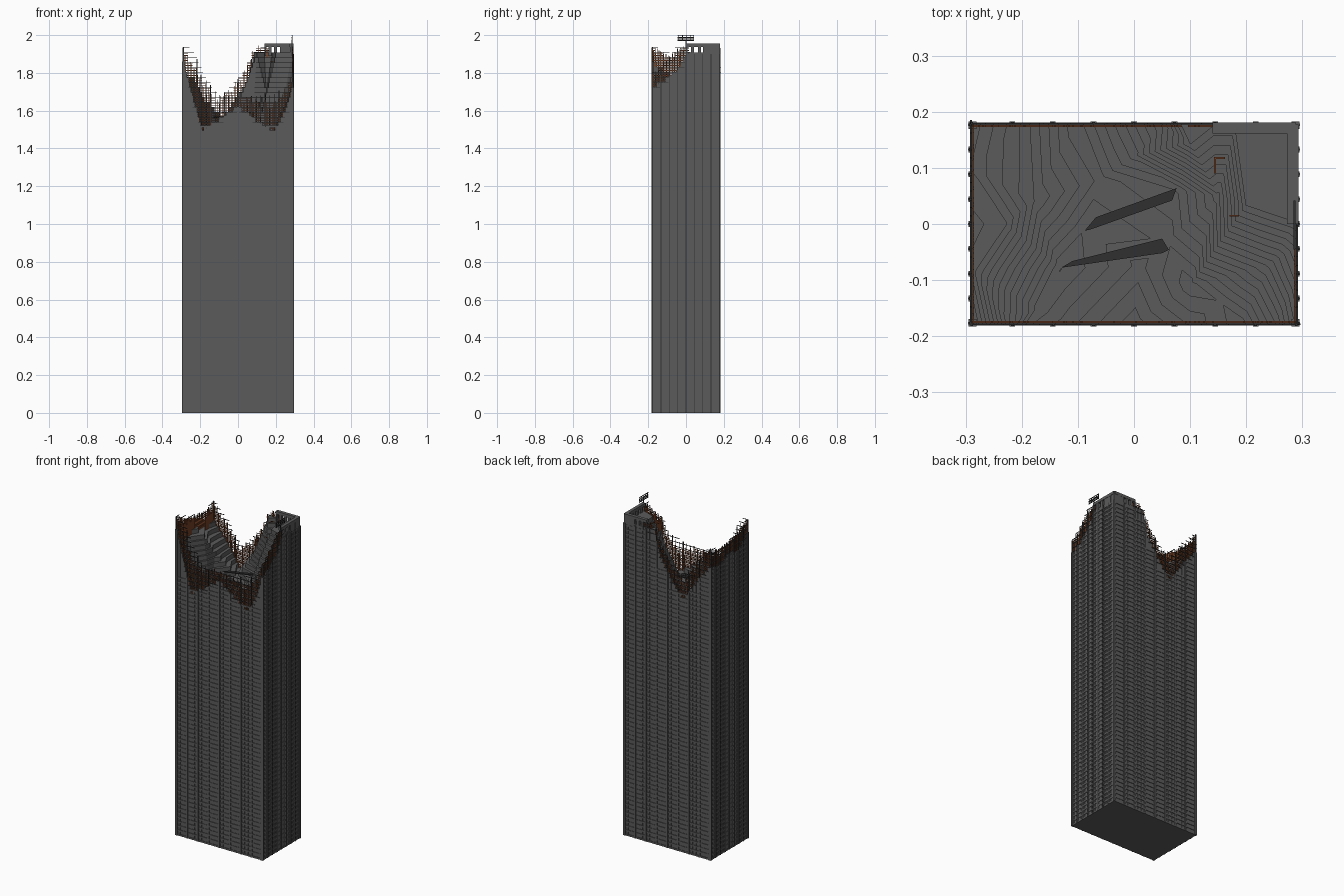
import bpy, bmesh, math, random
from mathutils import Vector
from mathutils.geometry import delaunay_2d_cdt

if "Cube" in bpy.data.objects:
    bpy.data.objects.remove(bpy.data.objects["Cube"])

random.seed(4)
STEP = 0.0265            # storey height
HX, HY = 0.289, 0.177    # half size of the core


def material(name, rgb):
    m = bpy.data.materials.new(name)
    m.diffuse_color = (*rgb, 1)
    m.use_nodes = True
    m.node_tree.nodes["Principled BSDF"].inputs["Base Color"].default_value = m.diffuse_color
    return m


GREY = material("concrete grey", (0.105, 0.105, 0.105))
DARK = material("dark steel", (0.03, 0.03, 0.03))
RUST = material("rust", (0.17, 0.05, 0.018))

# Each wall: points of (position along wall, broken wall top, lattice top)
WALLS = {
    "front": [(-HX, 1.86, 1.95), (-0.22, 1.60, 1.90), (-0.19, 1.49, 1.80), (-0.11, 1.545, 1.69),
              (0, 1.62, 1.68), (0.10, 1.545, 1.68), (0.19, 1.48, 1.70), (0.25, 1.60, 1.73), (HX, 1.72, 1.80)],
    "back": [(-HX, 1.78, 1.90), (-0.20, 1.68, 1.80), (-0.105, 1.53, 1.68), (-0.02, 1.65, 1.74),
             (0.05, 1.76, 1.84), (0.085, 1.90, 1.91), (0.14, 1.90, 1.95), (0.18, 1.90, 1.91), (HX, 1.90, 1.90)],
    "left": [(-HY, 1.86, 1.95), (-0.08, 1.78, 1.90), (0.0, 1.80, 1.88), (0.1, 1.76, 1.87), (HY, 1.78, 1.90)],
    "right": [(-HY, 1.72, 1.80), (-0.1, 1.77, 1.87), (-0.04, 1.82, 1.95), (0.005, 1.90, 1.95),
              (0.02, 1.90, 1.90), (HY, 1.90, 1.90)],
}


def profile(wall, t, i):
    pts = WALLS[wall]
    t = max(pts[0][0], min(pts[-1][0], t))
    for a, b in zip(pts, pts[1:]):
        if t <= b[0]:
            return a[i] + (b[i] - a[i]) * (t - a[0]) / (b[0] - a[0])
    return pts[-1][i]


def place(wall, t, out):
    """Point on a wall, pushed outwards by out."""
    return {"front": (t, -HY - out), "back": (t, HY + out),
            "left": (-HX - out, t), "right": (HX + out, t)}[wall]


class Boxes:
    """Collects many boxes into one object."""
    def __init__(self, name, mat):
        self.name, self.mat, self.v, self.f = name, mat, [], []

    def box(self, x0, x1, y0, y1, z0, z1):
        n = len(self.v)
        x0, x1 = sorted((x0, x1))
        y0, y1 = sorted((y0, y1))
        self.v += [(x, y, z) for z in (z0, z1) for x, y in ((x0, y0), (x1, y0), (x1, y1), (x0, y1))]
        self.f += [[n + i for i in q] for q in ((3, 2, 1, 0), (4, 5, 6, 7), (0, 1, 5, 4),
                                                (1, 2, 6, 5), (2, 3, 7, 6), (3, 0, 4, 7))]

    def on_wall(self, wall, t0, t1, d0, d1, z0, z1):
        (x0, y0), (x1, y1) = place(wall, t0, d0), place(wall, t1, d1)
        self.box(x0, x1, y0, y1, z0, z1)

    def build(self):
        me = bpy.data.meshes.new(self.name)
        me.from_pydata(self.v, [], self.f)
        me.materials.append(self.mat)
        ob = bpy.data.objects.new(self.name, me)
        bpy.context.collection.objects.link(ob)
        return ob


# Broken tower core: a coarse height surface cut into storey terraces
pts = {}
for w in WALLS:
    for t, s, _ in WALLS[w]:
        pts[place(w, t, 0)] = s
for x, y, z in [(0.20, 0.035, 1.90), (0.10, 0.145, 1.90), (0.15, 0.05, 1.70), (0.08, 0.06, 1.58),
                (0.155, -0.14, 1.50), (0.06, -0.03, 1.53), (0.10, -0.11, 1.48), (0.01, -0.075, 1.56),
                (-0.09, -0.01, 1.50), (-0.13, -0.08, 1.47), (-0.17, -0.15, 1.48), (-0.18, 0.04, 1.66),
                (-0.23, 0.0, 1.77), (-0.06, 0.08, 1.54), (0.0, 0.12, 1.64), (0.245, -0.07, 1.70)]:
    pts[(x, y)] = z
keys = list(pts)
res = delaunay_2d_cdt([Vector(k) for k in keys], [], [], 0, 1e-6)
tin = bmesh.new()
tv = [tin.verts.new((p.x, p.y, pts[keys[o[0]]])) for p, o in zip(res[0], res[3])]
for f in res[2]:
    tin.faces.new([tv[i] for i in f])
for k in range(54, 74):
    bmesh.ops.bisect_plane(tin, geom=tin.verts[:] + tin.edges[:] + tin.faces[:], dist=1e-6,
                           plane_co=(0, 0, (k - 0.5) * STEP), plane_no=(0, 0, 1))
V, F = [], []


def add_face(cos):
    F.append(list(range(len(V), len(V) + len(cos))))
    V.extend(cos)


def level(f):
    return round(f.calc_center_median().z / STEP) * STEP


for f in tin.faces:
    z = level(f)
    cos = [(v.co.x, v.co.y) for v in f.verts]
    if f.normal.z < 0:
        cos.reverse()
    add_face([(x, y, z) for x, y in cos])
    for lp in f.loops:
        other = [g for g in lp.edge.link_faces if g != f]
        low = level(other[0]) if other else 0
        if low < z - 1e-5:
            a, b = lp.vert.co, lp.link_loop_next.vert.co
            if f.normal.z < 0:
                a, b = b, a
            add_face([(a.x, a.y, low), (b.x, b.y, low), (b.x, b.y, z), (a.x, a.y, z)])
add_face([(-HX, HY, 0), (HX, HY, 0), (HX, -HY, 0), (-HX, -HY, 0)])
tin.free()
me = bpy.data.meshes.new("broken_tower_core")
me.from_pydata(V, [], F)
me.materials.append(GREY)
bpy.context.collection.objects.link(bpy.data.objects.new("broken_tower_core", me))

ledges = Boxes("storey_ledges", GREY)
pilasters = Boxes("pilasters", GREY)
seams = Boxes("side_pilaster_seams", DARK)
lattice = Boxes("steel_lattice", DARK)
rods = Boxes("rusty_rebar", RUST)

for wall in WALLS:
    half = HX if wall in ("front", "back") else HY
    bays = 8
    w = 2 * half / bays
    # pilasters, with slim mullions between them
    for i in range(bays * 3 + 1):
        t = -half + i * w / 3
        s, top = profile(wall, t, 1), profile(wall, t, 2)
        main = i % 3 == 0
        r = 0.005 if main else 0.0015
        pilasters.on_wall(wall, t - r, t + r, 0, 0.006 if main else 0.002, 0, s)
        if main and half == HY:
            seams.on_wall(wall, t - 0.002, t + 0.002, 0.006, 0.0065, 0, s)
        if top > s + 0.01:      # bare columns above the break
            q = 0.0025 if main else 0.001
            lattice.on_wall(wall, t - q, t + q, 0, 2 * q, s - 0.02, top + random.uniform(-0.02, 0.0))
    # floor ledges
    for k in range(74):
        z = k * STEP
        for i in range(bays):
            a, b = -half + i * w, -half + (i + 1) * w
            if z < min(profile(wall, a, 1), profile(wall, b, 1)):
                ledges.on_wall(wall, a, b, 0, 0.0035, z, z + 0.010)
    # lattice beams and rusty mesh above the broken edge
    n = bays * 3
    for i in range(n):
        a, b = -half + i * 2 * half / n, -half + (i + 1) * 2 * half / n
        m = (a + b) / 2
        s, top = profile(wall, m, 1), profile(wall, m, 2)
        if top < s + 0.01:
            continue
        rust_top = s + 0.65 * (top - s)
        for k in range(int(s / STEP), int(top / STEP) + 1):
            z = k * STEP
            over = random.choice((0, 0, 0.008))
            lattice.on_wall(wall, a, b + over, 0.0, 0.003, z, z + 0.003)
            if z < rust_top:
                for dz in (0.009, 0.018):
                    rods.on_wall(wall, a, b, -0.004, -0.001, z + dz, z + dz + 0.003)
        for j in range(3):
            t = a + (j + 0.5) * (b - a) / 3
            rods.on_wall(wall, t - 0.0012, t + 0.0012, -0.004, -0.001, s - 0.02,
                         rust_top + random.uniform(-0.02, 0.03))

# Corner columns at the footprint
for sx in (-1, 1):
    for sy in (-1, 1):
        h = profile("front" if sy < 0 else "back", sx * HX, 1)
        pilasters.box(sx * (HX - 0.008), sx * (HX + 0.006), sy * (HY - 0.008), sy * (HY + 0.006), 0, h)

# Surviving roof parapet with openings
parapet = Boxes("roof_parapet", GREY)
for wall, t0, t1 in (("back", 0.14, HX), ("right", 0.0, HY)):
    parapet.on_wall(wall, t0, t1, -0.016, 0.004, 1.938, 1.955)
    count = 5
    for i in range(count + 1):
        t = t0 + (t1 - t0) * i / count
        parapet.on_wall(wall, max(t0, t - 0.008), min(t1, t + 0.008), -0.014, 0.003, 1.89, 1.94)
    parapet.on_wall(wall, t0 + 0.09, t1, -0.012, 0.002, 1.89, 1.94)

# Torn lattice fragment hanging on above the roof edge
for y in (-0.04, -0.02, 0, 0.02, 0.038):
    lattice.box(0.285, 0.288, y, y + 0.003, 1.968, 2.0)
for z in (1.970, 1.978, 1.986, 1.997):
    lattice.box(0.284, 0.288, -0.045, 0.042, z, z + 0.003)
lattice.box(0.284, 0.288, -0.002, 0.002, 1.89, 1.97)

# Loose rebar on the roof
rods.box(0.143, 0.146, 0.09, 0.118, 1.908, 1.912)
rods.box(0.143, 0.162, 0.116, 0.119, 1.908, 1.912)
rods.box(0.17, 0.187, 0.013, 0.016, 1.86, 1.864)

# Dark rifts in the crater floor, as thin plates
rv, rf = [], []
for quad, z in (([(-0.088, -0.012), (-0.078, -0.010), (0.068, 0.042), (0.076, 0.064), (-0.068, 0.012)], 1.594),
                ([(-0.13, -0.078), (0.05, -0.052), (0.062, -0.046), (0.05, -0.026), (-0.11, -0.066)], 1.568)):
    n, c = len(rv), len(quad)
    rv += [(x, y, z - 0.006) for x, y in quad] + [(x, y, z) for x, y in quad]
    rf += [list(range(n + c, n + 2 * c)), list(range(n + c - 1, n - 1, -1))]
    rf += [[n + i, n + (i + 1) % c, n + c + (i + 1) % c, n + c + i] for i in range(c)]
me = bpy.data.meshes.new("crater_rifts")
me.from_pydata(rv, [], rf)
me.materials.append(DARK)
bpy.context.collection.objects.link(bpy.data.objects.new("crater_rifts", me))

for part in (ledges, pilasters, seams, lattice, rods, parapet):
    part.build()
